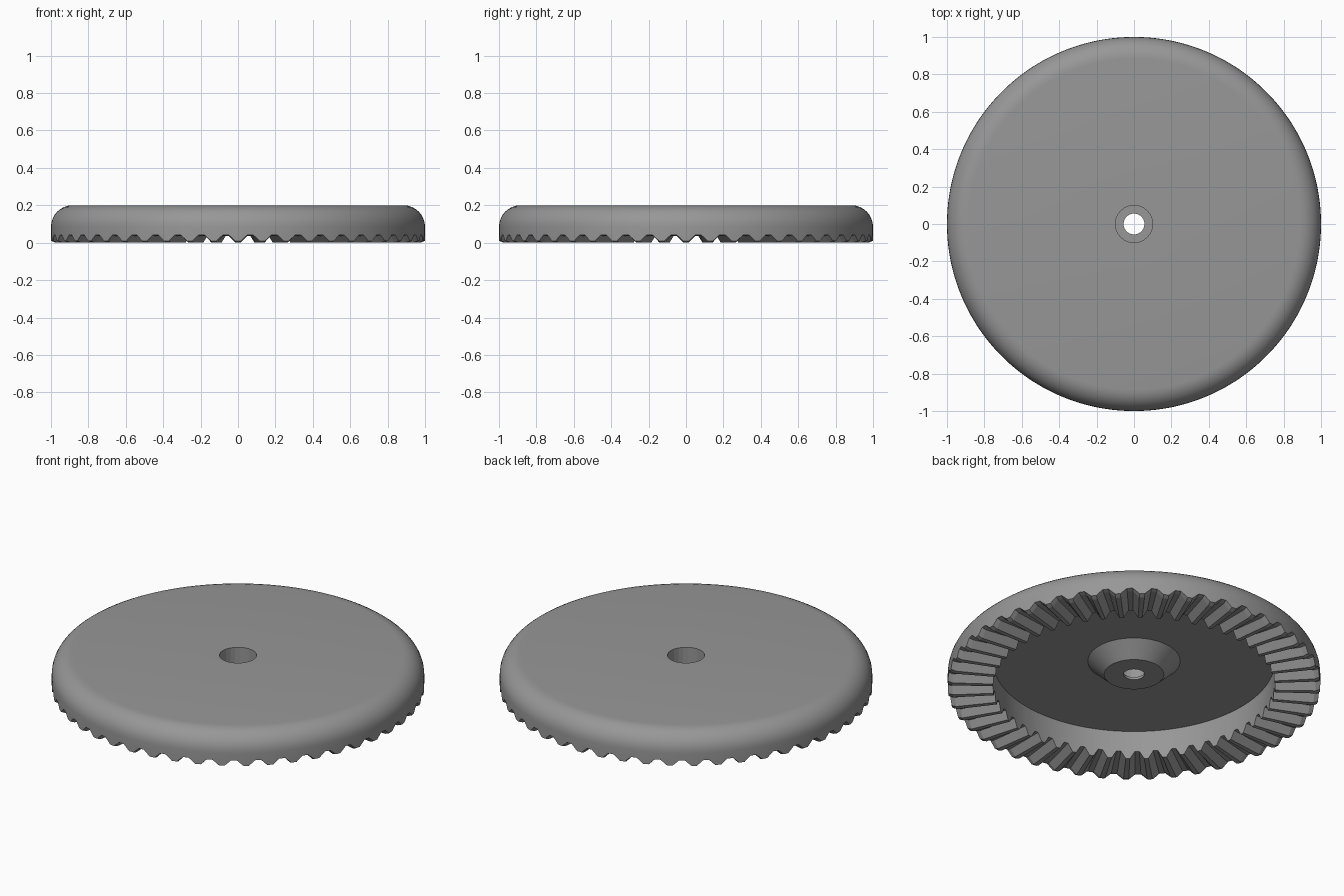
import bpy, bmesh, math

if "Cube" in bpy.data.objects:
    bpy.data.objects.remove(bpy.data.objects["Cube"])

TEETH = 48
SEG = TEETH * 4          # tip start, tip end, root start, root end per tooth
PHASE = (-0.11, 0.11, 0.38, 0.62)
HOLE_STEP = 8            # hole walls are coarser: 24 facets

grey = bpy.data.materials.new("mid grey")
grey.diffuse_color = (0.31, 0.31, 0.31, 1)
grey.use_nodes = True
grey.node_tree.nodes["Principled BSDF"].inputs["Base Color"].default_value = grey.diffuse_color

# Closed profile as (radius, z on tooth tip, z on tooth root, coarse ring)
F = 0.115                # rounded upper edge
profile = [(0.1, 0.2, 0.2, True)]
for k in range(9):
    a = math.radians(90 - k * 90 / 8)
    r, z = 1 - F + F * math.cos(a), 0.2 - F + F * math.sin(a)
    profile.append((r, z, z, False))
profile += [
    (1.0, 0.01, 0.042, False),        # outer tooth ends
    (0.975, 0.0, 0.036, False),       # small chamfer on the teeth
    (0.757, 0.0, 0.045, False),       # inner tooth ends
    (0.757, 0.168, 0.168, False),     # underside recess
    (0.248, 0.168, 0.168, False),     # conical hub
    (0.16, 0.085, 0.085, False),
    (0.056, 0.085, 0.085, True),      # through hole
    (0.056, 0.1, 0.1, True),
    (0.1, 0.1, 0.1, True),            # counterbore seat
]


def angle(i):
    return (i // 4 + PHASE[i % 4]) * math.tau / TEETH


bm = bmesh.new()
rings = []
for r, z_tip, z_root, coarse in profile:
    made, ring = {}, []
    for i in range(SEG):
        j = (i + HOLE_STEP // 2) // HOLE_STEP * HOLE_STEP % SEG if coarse else i
        if j not in made:
            a = angle(j)
            z = z_tip if j % 4 < 2 else z_root
            made[j] = bm.verts.new((r * math.cos(a), r * math.sin(a), z))
        ring.append(made[j])
    rings.append(ring)

# Skin neighbouring rings, skipping collapsed corners
for k, ring in enumerate(rings):
    nxt = rings[(k + 1) % len(rings)]
    for i in range(SEG):
        n = (i + 1) % SEG
        corners = list(dict.fromkeys((ring[i], nxt[i], nxt[n], ring[n])))
        if len(corners) > 2:
            bm.faces.new(corners)
bmesh.ops.recalc_face_normals(bm, faces=bm.faces[:])

mesh = bpy.data.meshes.new("crown_gear")
bm.to_mesh(mesh)
bm.free()
mesh.materials.append(grey)
gear = bpy.data.objects.new("crown_gear", mesh)
bpy.context.collection.objects.link(gear)

# Smooth rim, crisp teeth and hole facets
bpy.context.view_layer.objects.active = gear
gear.select_set(True)
bpy.ops.object.shade_smooth_by_angle(angle=math.radians(14))
